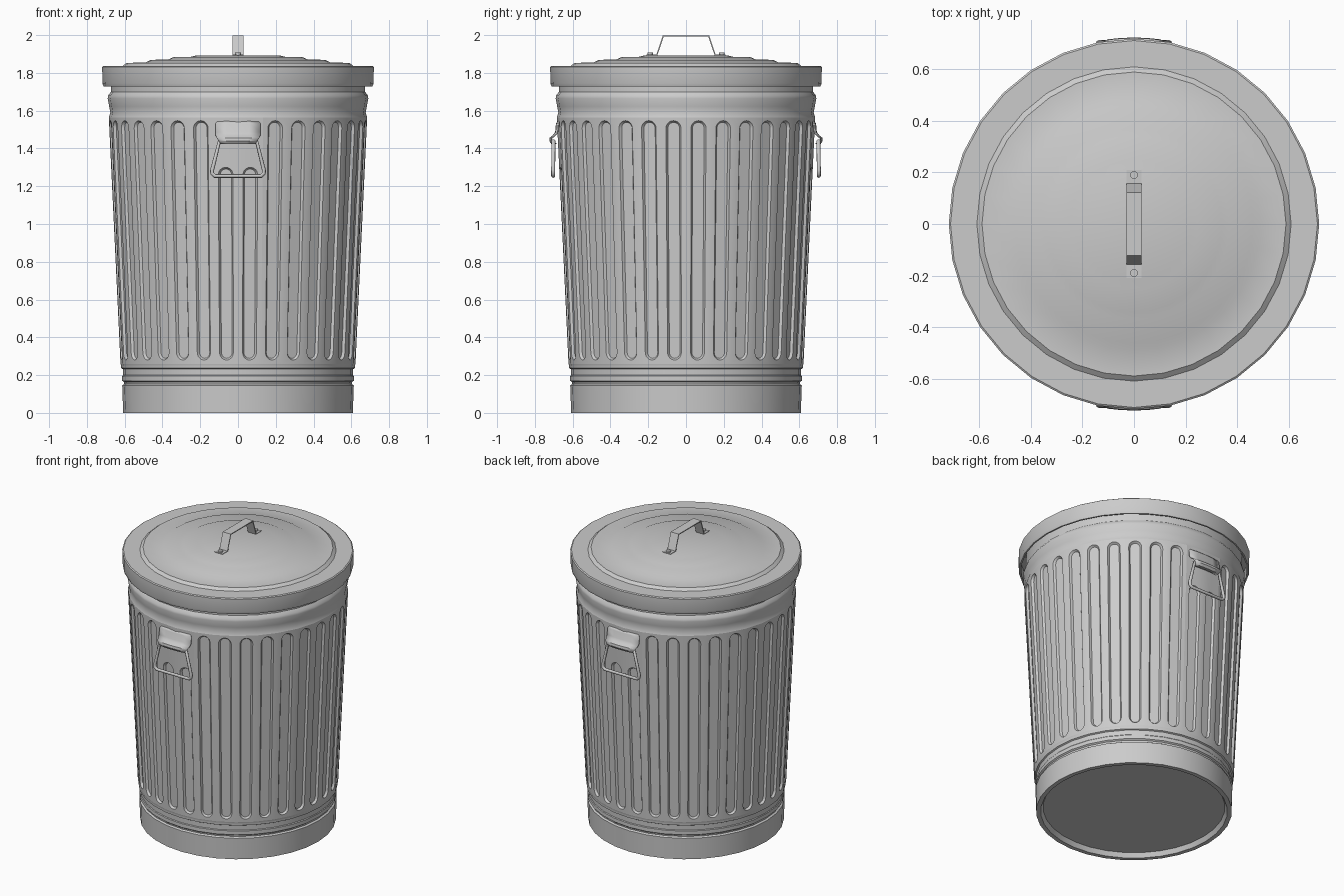
import bpy, bmesh
from math import sin, cos, pi, sqrt, radians

if "Cube" in bpy.data.objects:
    bpy.data.objects.remove(bpy.data.objects["Cube"])

N = 32              # sides of the can
DEPTH = 0.014       # depth of the pressed flutes


def finish(name, bm, smooth=30):
    bmesh.ops.remove_doubles(bm, verts=bm.verts, dist=0.0002)
    bmesh.ops.recalc_face_normals(bm, faces=bm.faces)
    me = bpy.data.meshes.new(name)
    bm.to_mesh(me)
    bm.free()
    ob = bpy.data.objects.new(name, me)
    bpy.context.collection.objects.link(ob)
    bpy.ops.object.select_all(action='DESELECT')
    ob.select_set(True)
    bpy.context.view_layer.objects.active = ob
    if smooth:
        bpy.ops.object.shade_smooth_by_angle(angle=radians(smooth))
    return ob


def lathe(bm, profile):
    rings = []
    for r, z in profile:
        rings.append([bm.verts.new((r * cos(2 * pi * k / N), r * sin(2 * pi * k / N), z))
                      for k in range(N)] if r > 0 else [bm.verts.new((0, 0, z))] * N)
    for a, b in zip(rings, rings[1:]):
        for k in range(N):
            q = [a[k], a[(k + 1) % N], b[(k + 1) % N], b[k]]
            bm.faces.new(list(dict.fromkeys(q)))


# Fluted wall: each side is a flat panel with one round-ended flute
Z0, Z1, R0, R1 = 0.26, 1.565, 0.622, 0.684


def panel_point(k, u, z, inset=0.0):
    r = R0 + (R1 - R0) * (z - Z0) / (Z1 - Z0)
    a = (k + 0.5) * 2 * pi / N
    out, side = r * cos(pi / N) - inset, r * sin(pi / N) * u
    return (out * cos(a) - side * sin(a), out * sin(a) + side * cos(a), z)


def half_flute(width, height, low, high):
    arc = [i * pi / 12 for i in range(7)]
    bottom = [(width * sin(t), low + height * (1 - cos(t))) for t in arc]
    top = [(width * cos(t), high - height * (1 - sin(t))) for t in arc]
    return bottom + top


def flute_panel(bm, k, low, high):
    rim = half_flute(0.60, 0.040, low, high)
    bed = half_flute(0.46, 0.031, low + 0.009, high - 0.009)
    last = len(rim) - 1
    edge = [(1.0, z) for u, z in rim]
    edge[0], edge[1] = (0, Z0), (1, Z0)
    edge[last], edge[last - 1] = (0, Z1), (1, Z1)
    for s in (-1, 1):
        loops = [[bm.verts.new(panel_point(k, s * u, z, d)) for u, z in pts]
                 for pts, d in ((edge, 0), (rim, 0), (bed, DEPTH))]
        for a, b in zip(loops, loops[1:]):
            for i in range(last):
                bm.faces.new((a[i], a[i + 1], b[i + 1], b[i]))
        bm.faces.new(loops[2])


# Can body: recessed base, foot band, beads, fluted wall, neck
bm = bmesh.new()
lathe(bm, [(0, 0.03), (0.565, 0.03), (0.58, 0.0), (0.608, 0.0), (0.613, 0.146),
           (0.602, 0.153), (0.604, 0.163), (0.613, 0.17), (0.613, 0.195), (0.609, 0.2),
           (0.610, 0.232), (0.619, 0.237), (0.619, 0.25), (R0, Z0)])
lathe(bm, [(R1, Z1), (0.676, 1.59), (0.682, 1.622), (0.690, 1.665),
           (0.688, 1.68), (0.673, 1.70), (0.673, 1.80)])
for k in range(N):
    behind_handle = k in (N // 4 - 1, N // 4, 3 * N // 4 - 1, 3 * N // 4)
    flute_panel(bm, k, 0.28, 1.30 if behind_handle else 1.547)
finish("can_body", bm)

# Lid: rolled skirt with a stepped top
bm = bmesh.new()
lathe(bm, [(0.673, 1.80), (0.700, 1.80), (0.702, 1.728), (0.712, 1.728), (0.718, 1.745),
           (0.719, 1.832), (0.712, 1.837), (0.610, 1.837), (0.590, 1.853), (0.490, 1.855),
           (0.462, 1.869), (0.370, 1.871), (0.342, 1.883), (0.250, 1.885),
           (0.220, 1.893), (0, 1.893)])
finish("lid", bm)


# Lid handle: bent strap with riveted feet
bm = bmesh.new()
path = [(-0.21, 1.893), (-0.155, 1.893), (-0.12, 1.996), (0.12, 1.996), (0.155, 1.893), (0.21, 1.893)]
rows = [[bm.verts.new((x, y, z)) for x in (-0.03, 0.03)] for y, z in path]
for a, b in zip(rows, rows[1:]):
    bm.faces.new((a[0], a[1], b[1], b[0]))
strap = finish("lid_handle", bm, 0)
mod = strap.modifiers.new("thickness", 'SOLIDIFY')
mod.thickness = 0.008
mod.offset = 0
for label, y in (("front", -0.19), ("back", 0.19)):
    bpy.ops.mesh.primitive_cylinder_add(vertices=12, radius=0.015, depth=0.014, location=(0, y, 1.90))
    bpy.context.object.name = "lid_rivet_" + label

# Carry handles on front and back: curled bracket and wire bail
BRACKET = [(0.676, 1.545, 0.105), (0.686, 1.53, 0.12), (0.690, 1.485, 0.12), (0.703, 1.468, 0.118),
           (0.719, 1.455, 0.112), (0.721, 1.440, 0.10), (0.712, 1.427, 0.092), (0.690, 1.427, 0.088)]
for label, s in (("front", 1), ("back", -1)):
    bm = bmesh.new()
    rows = [[bm.verts.new((s * w * t, -s * sqrt(r * r - (w * t) ** 2), z))
             for t in (-1, -0.5, 0, 0.5, 1)] for r, z, w in BRACKET]
    for a, b in zip(rows, rows[1:]):
        for i in range(4):
            bm.faces.new((a[i], a[i + 1], b[i + 1], b[i]))
    bracket = finish("handle_bracket_" + label, bm, 40)
    mod = bracket.modifiers.new("thickness", 'SOLIDIFY')
    mod.thickness = 0.006
    mod.offset = 0

    half = [(0.098, 0.702, 1.44), (0.137, 0.703, 1.285), (0.137, 0.703, 1.268), (0.122, 0.703, 1.254)]
    loop = half + [(-x, y, z) for x, y, z in reversed(half)]
    cu = bpy.data.curves.new("handle_bail_" + label, 'CURVE')
    cu.dimensions = '3D'
    cu.bevel_depth = 0.0105
    cu.bevel_resolution = 2
    sp = cu.splines.new('POLY')
    sp.points.add(len(loop) - 1)
    for p, (x, y, z) in zip(sp.points, loop):
        p.co = (s * x, -s * y, z, 1)
    sp.use_cyclic_u = True
    bail = bpy.data.objects.new("handle_bail_" + label, cu)
    bpy.context.collection.objects.link(bail)
